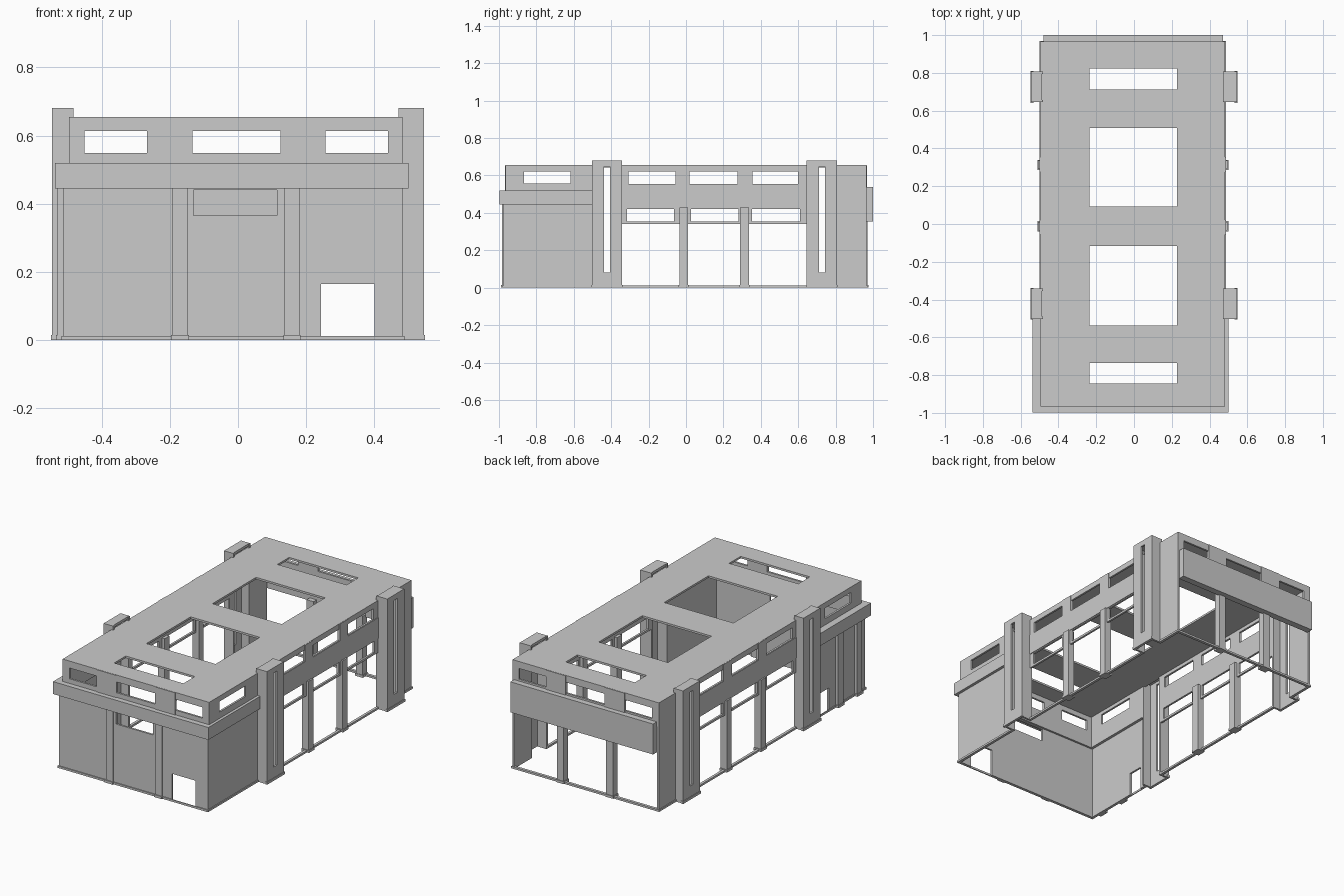
import bpy, bmesh

if "Cube" in bpy.data.objects:
    bpy.data.objects.remove(bpy.data.objects["Cube"])

AX = {'x': lambda u, v, w: (w, u, v), 'y': lambda u, v, w: (u, w, v), 'z': lambda u, v, w: (u, v, w)}


def panel(name, axis, w, u, v, holes=()):
    """Flat slab facing an axis, w/u/v are (min, max); holes are (u0, u1, v0, v1)."""
    us = sorted(set(u) | {a for h in holes for a in h[:2]})
    vs = sorted(set(v) | {a for h in holes for a in h[2:]})
    bm = bmesh.new()
    grid = {(i, j): bm.verts.new(AX[axis](a, b, w[0])) for i, a in enumerate(us) for j, b in enumerate(vs)}
    for i in range(len(us) - 1):
        for j in range(len(vs) - 1):
            cu, cv = (us[i] + us[i + 1]) / 2, (vs[j] + vs[j + 1]) / 2
            if not any(h[0] < cu < h[1] and h[2] < cv < h[3] for h in holes):
                bm.faces.new([grid[i, j], grid[i + 1, j], grid[i + 1, j + 1], grid[i, j + 1]])
    bmesh.ops.delete(bm, geom=[p for p in bm.verts if not p.link_faces], context='VERTS')
    ext = bmesh.ops.extrude_face_region(bm, geom=bm.faces[:], use_keep_orig=True)
    new = [p for p in ext['geom'] if isinstance(p, bmesh.types.BMVert)]
    bmesh.ops.translate(bm, verts=new, vec=AX[axis](0, 0, w[1] - w[0]))
    bmesh.ops.recalc_face_normals(bm, faces=bm.faces[:])
    me = bpy.data.meshes.new(name)
    bm.to_mesh(me)
    bm.free()
    ob = bpy.data.objects.new(name, me)
    bpy.context.collection.objects.link(ob)
    return ob


def box(name, x, y, z):
    return panel(name, 'z', z, x, y)


L, R, F, B = -0.495, 0.483, -0.965, 0.965   # main wall planes
TOP, T = 0.655, 0.012                       # roof height, wall thickness

# Roof with four skylight openings
panel("roof", 'z', (TOP - T, TOP), (L, R), (F, B),
      [(-0.235, 0.227, a, b) for a, b in
       ((-0.845, -0.735), (-0.538, -0.116), (0.092, 0.508), (0.712, 0.823))])

# Front and back clerestories with piers
win = [(-0.45, -0.267, 0.548, 0.613), (-0.134, 0.125, 0.548, 0.613), (0.257, 0.44, 0.548, 0.613)]
panel("front_clerestory", 'y', (F, F + T), (L, R), (0.445, TOP), win)
panel("back_clerestory", 'y', (B - T, B), (L, R), (0.51, TOP), win)
for nm, y in (("front", (F - 0.004, F + T)), ("back", (B - T, B + 0.004))):
    for x in ((-0.267, -0.134), (0.125, 0.257)):
        box(nm + "_clerestory_pier", x, y, (0.52, TOP - 0.001))

# Front wall with door and high window, plus pilasters
panel("front_wall", 'y', (-0.977, F), (-0.51, R), (0, 0.46),
      [(-0.13, 0.115, 0.365, 0.44), (0.243, 0.40, 0, 0.165)])
for x in ((-0.193, -0.147), (0.137, 0.18)):
    box("front_pilaster", x, (-0.984, -0.976), (0, 0.447))
    box("pilaster_foot", (x[0] - 0.004, x[1] + 0.004), (-0.99, -0.976), (0, 0.015))
    box("back_column", x, (B - 0.035, B + 0.006), (0, 0.37))
    box("column_foot", (x[0] - 0.004, x[1] + 0.004), (B - 0.038, B + 0.01), (0, 0.015))

# Canopy band wrapping the front end, hanging band at the back
box("front_band", (-0.537, 0.5), (-0.997, F), (0.445, 0.52))
box("left_front_band", (-0.537, L), (F, -0.50), (0.445, 0.52))
box("right_front_band", (R, 0.5), (F, -0.50), (0.445, 0.52))
box("back_band", (-0.48, 0.472), (B - 0.005, 1.0), (0.353, 0.537))

# Left front wall with service door and pilasters; right front wall
panel("left_front_wall", 'x', (-0.512, -0.5), (-0.975, -0.50), (0, 0.46), [(-0.63, -0.54, 0, 0.14)])
for y in (-0.90, -0.72):
    box("left_pilaster", (-0.529, -0.511), (y - 0.024, y + 0.024), (0, 0.447))
    box("pilaster_foot", (-0.534, -0.511), (y - 0.028, y + 0.028), (0, 0.015))
panel("right_front_wall", 'x', (R - T, R), (-0.975, -0.50), (0, 0.46))

SIDE_TOP = [(-0.307, -0.055), (0.02, 0.275), (0.355, 0.60)]
SIDE_LOW = [(-0.315, -0.063), (0.027, 0.28), (0.353, 0.61)]
for side, s, wx in (("left", -1, L), ("right", 1, R)):
    def depth(a, b):
        """Range across x, measured outward from this side's wall plane."""
        return tuple(sorted((wx + s * a, wx + s * b)))

    # Clerestory over the front room and solid wall at the rear
    panel(side + "_front_clerestory", 'x', depth(-T, 0), (F, -0.50), (0.445, TOP), [(-0.865, -0.617, 0.558, 0.622)])
    panel(side + "_rear_wall", 'x', depth(-T, 0), (0.80, B), (0, TOP))

    # Middle bays: two window rows, fascia band, piers and columns
    panel(side + "_window_wall", 'x', depth(-T, 0), (-0.345, 0.65), (0.34, TOP),
          [(a, b, 0.555, 0.622) for a, b in SIDE_TOP] + [(a, b, 0.353, 0.422) for a, b in SIDE_LOW])
    box(side + "_fascia_band", depth(-T, 0.004), (-0.345, 0.65), (0.428, 0.553))
    for y in ((-0.055, 0.02), (0.275, 0.355)):
        box(side + "_clerestory_pier", depth(-T, 0.004), y, (0.553, TOP - 0.001))
    for y in (-0.012, 0.313):
        box(side + "_column", depth(-0.03, 0.013), (y - 0.023, y + 0.023), (0, 0.43))
        box(side + "_column_foot", depth(-0.033, 0.017), (y - 0.027, y + 0.027), (0, 0.015))

    # Hollow towers: slotted outer face, two cheeks, cap and foot
    out = s * 0.545 - wx
    out = abs(out)
    for y0, y1 in ((-0.502, -0.342), (0.645, 0.807)):
        m = (y0 + y1) / 2
        panel(side + "_tower_face", 'x', depth(out - T, out), (y0, y1), (0, 0.68), [(m - 0.016, m + 0.016, 0.08, 0.647)])
        for a, b in ((y0, y0 + T), (y1 - T, y1)):
            box(side + "_tower_cheek", depth(-T, out - T), (a, b), (0, 0.68))
        box(side + "_tower_cap", depth(-0.008, out - T), (y0 + T, y1 - T), (0.665, 0.68))
        box(side + "_tower_foot", depth(out - T, out + 0.004), (y0 - 0.004, y1 + 0.004), (0, 0.015))

    # Ground sills between towers and at the ends
    box(side + "_sill", depth(-T, 0.004), (-0.342, 0.645), (0, 0.012))
    box(side + "_rear_sill", depth(0, 0.005), (0.80, B + 0.005), (0, 0.012))

box("right_front_sill", (R, R + 0.005), (-0.98, -0.50), (0, 0.012))
box("left_front_sill", (-0.517, -0.512), (-0.98, -0.50), (0, 0.012))
box("front_sill", (-0.517, R + 0.005), (-0.983, -0.977), (0, 0.012))
box("back_sill", (L, R), (B - T, B + 0.005), (0, 0.012))
